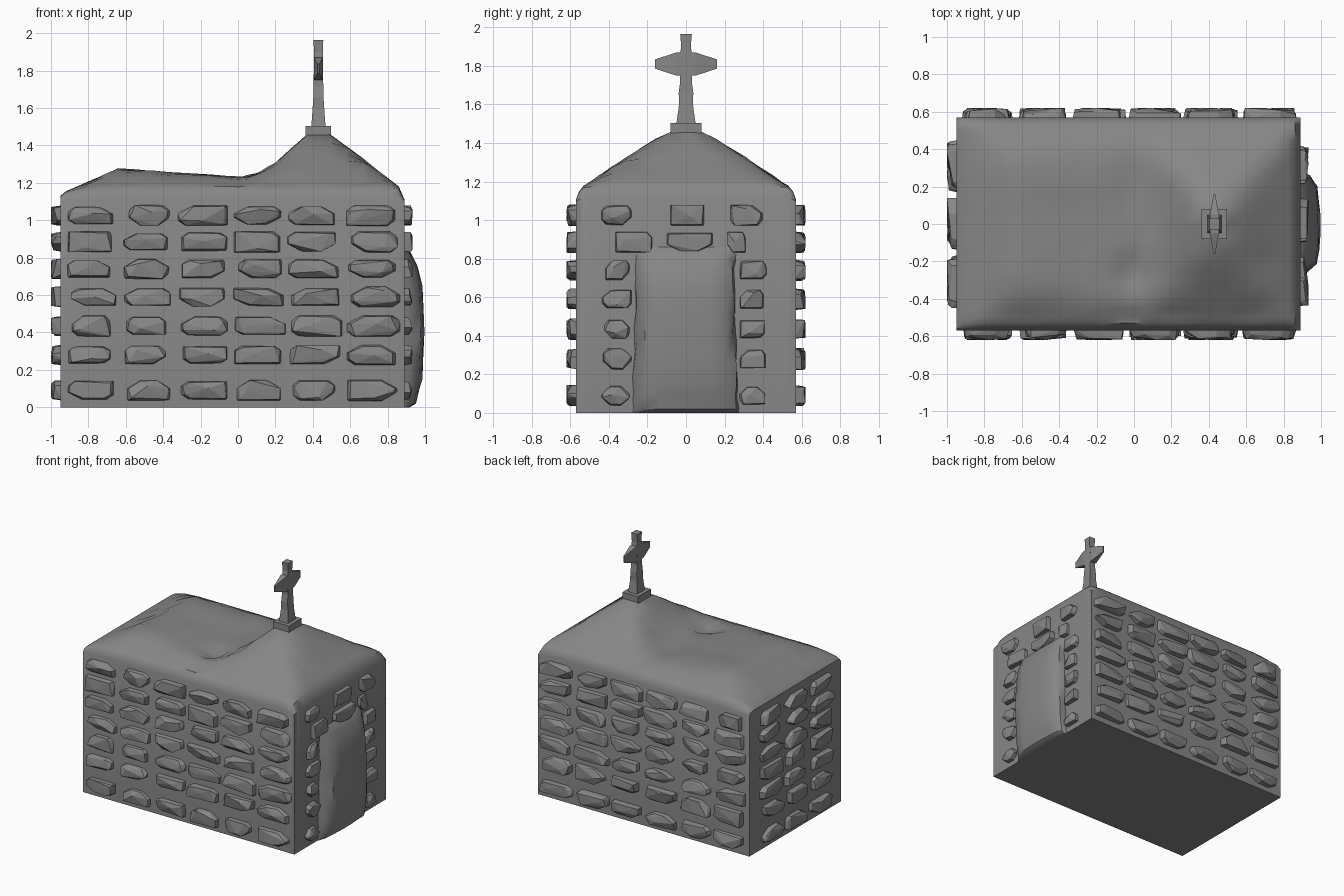
import bpy, bmesh, math, random

if "Cube" in bpy.data.objects:
    bpy.data.objects.remove(bpy.data.objects["Cube"])

random.seed(7)
STONE = bpy.data.materials.new("dark_stone")
STONE.diffuse_color = (.24, .24, .24, 1)
STONE.use_nodes = True
STONE.node_tree.nodes["Principled BSDF"].inputs["Base Color"].default_value = STONE.diffuse_color


def finish(bm, name, smooth=None):
    bmesh.ops.recalc_face_normals(bm, faces=bm.faces[:])
    me = bpy.data.meshes.new(name)
    bm.to_mesh(me)
    bm.free()
    me.materials.append(STONE)
    ob = bpy.data.objects.new(name, me)
    bpy.context.collection.objects.link(ob)
    if smooth:
        bpy.ops.object.select_all(action='DESELECT')
        ob.select_set(True)
        bpy.context.view_layer.objects.active = ob
        bpy.ops.object.shade_smooth_by_angle(angle=math.radians(smooth))
    return ob


def interp(table, t):
    for (a, fa), (b, fb) in zip(table, table[1:]):
        if t <= b:
            return fa + (fb - fa) * (t - a) / (b - a)
    return table[-1][1]


def sheet(bm, us, vs, point):
    """Grid of quads whose corners come from point(u, v)."""
    g = [[bm.verts.new(point(u, v)) for v in vs] for u in us]
    for i in range(len(us) - 1):
        for j in range(len(vs) - 1):
            bm.faces.new((g[i][j], g[i + 1][j], g[i + 1][j + 1], g[i][j + 1]))
    return g


def loft(name, rings):
    """Closed solid through rings of equal point count."""
    bm = bmesh.new()
    rv = [[bm.verts.new(p) for p in r] for r in rings]
    n = len(rv[0])
    for a, b in zip(rv, rv[1:]):
        for i in range(n):
            bm.faces.new((a[i], a[(i + 1) % n], b[(i + 1) % n], b[i]))
    bm.faces.new(rv[0])
    bm.faces.new(rv[-1])
    return finish(bm, name)


# walls and sagging roof as one body
RIDGE = [(-.95, 1.13), (-.92, 1.155), (-.64, 1.28), (-.3, 1.255), (0, 1.235),
         (.1, 1.255), (.2, 1.31), (.37, 1.475), (.49, 1.475), (.86, 1.18), (.89, 1.11)]
SLOPE = [(0, 1.49), (.08, 1.485), (.53, 1.18), (.555, 1.15), (.57, 1.11)]


def roof(x, y):
    a, b = interp(RIDGE, x), interp(SLOPE, abs(y))
    z = min(a, b) - .012 * max(0, 1 - abs(a - b) / .06)
    dent = .05 * math.exp(-((x + .01) ** 2 + (y + .26) ** 2) / .005)
    edge = abs(y) > .5 or x < -.9 or x > .8
    return (x, y, z - dent - (0 if edge else random.uniform(0, .014)))


xs = [-.95, -.92, -.85, -.78, -.71, -.64, -.55, -.45, -.35, -.25, -.15, -.07, 0, .05, .1,
      .15, .2, .28, .37, .49, .58, .67, .76, .82, .86, .89]
half = [.08, .16, .24, .31, .38, .45, .5, .53, .555, .57]
ys = [-y for y in reversed(half)] + [0] + half
bm = bmesh.new()
sheet(bm, xs, ys, roof)
rim = [e for e in bm.edges if e.is_boundary]
ext = bmesh.ops.extrude_edge_only(bm, edges=rim)["geom"]
for v in ext:
    if isinstance(v, bmesh.types.BMVert):
        v.co.z = 0
bmesh.ops.contextual_create(bm, geom=[e for e in ext if isinstance(e, bmesh.types.BMEdge)
                                      and e.is_boundary])
finish(bm, "walls_and_roof", 35)

# bulging worn door slab on the +x end
BULGE = [(0, .03), (.02, .065), (.15, .1), (.4, .11), (.65, .1), (.75, .075), (.84, .03), (.87, -.01)]
ACROSS = [(-.28, -.1), (-.265, .3), (-.22, .8), (-.1, 1), (.1, .97), (.21, .85), (.26, .5), (.275, -.1)]


def door_point(y, z):
    w = 1 - .06 * min(1, z / .6)
    d = interp(BULGE, z) * interp(ACROSS, y) - random.uniform(0, .006)
    return (.89 + d, y * w + random.uniform(-.008, .008), z)


bm = bmesh.new()
g = sheet(bm, [-.28, -.265, -.22, -.14, -.05, .05, .13, .21, .26, .275],
          [0, .02, .09, .15, .27, .4, .53, .65, .75, .8, .84, .87], door_point)
bm.faces.new([col[0] for col in g])
finish(bm, "door", 40)


# rough field stones: convex hulls of jittered blocks standing on a wall
def stone(bm, place, u0, u1, z, h, depth):
    r = random.uniform
    w = (u1 - u0) / 2
    c = (u0 + u1) / 2
    lean = r(-.5, .5)
    pts = []
    for su, sv in ((-1, -1), (1, -1), (1, 1), (-1, 1)):
        cu, cv = random.choice(((.04, .1), (.3, .5), (.6, .8)))
        for a, b in ((su * (1 - cu), sv), (su, sv * (1 - cv))):
            pts.append((c + a * w, -.01, z + b * h / 2))
            k = r(.8, 1)
            d = depth * r(.35, .95) * (1 + lean * a * .5)
            pts.append((c + a * w * k, min(d, depth), z + b * h / 2 * k))
    pts.append((c + (lean + r(-.2, .2)) * w, depth, z + r(-.7, .7) * h / 2))
    vs = [bm.verts.new(place(*p)) for p in pts]
    res = bmesh.ops.convex_hull(bm, input=vs)
    junk = {v for v in res["geom_interior"] + res["geom_unused"]
            if isinstance(v, bmesh.types.BMVert)}
    bmesh.ops.delete(bm, geom=list(junk), context='VERTS')


ROWS = [.09, .28, .435, .59, .74, .885, 1.025]
LONG = [(-.92, -.65), (-.62, -.36), (-.33, -.04), (-.03, .26), (.26, .56), (.57, .87)]
END = [(-.45, -.16), (-.14, .14), (.16, .45)]
SIDE = [(-.44, -.275), (.265, .42)]
OVER_DOOR = [[(-.4, -.15), (-.11, .14), (.2, .31)], [(-.44, -.27), (-.09, .12), (.2, .41)]]
FACES = {
    "front_stones": (lambda u, d, z: (u, -.57 - d, z), [LONG] * 7, .05),
    "back_stones": (lambda u, d, z: (u, .57 + d, z), [LONG] * 7, .05),
    "left_stones": (lambda u, d, z: (-.95 - d, u, z), [END] * 7, .05),
    "door_side_stones": (lambda u, d, z: (.89 + d, u, z), [SIDE] * 5 + OVER_DOOR, .042),
}
for name, (place, rows, depth) in FACES.items():
    bm = bmesh.new()
    for z, spans in zip(ROWS, rows):
        for u0, u1 in spans:
            trim = .14 * (u1 - u0)
            stone(bm, place, u0 + random.uniform(0, trim), u1 - random.uniform(0, trim),
                  z, random.uniform(.09, .115), depth)
    finish(bm, name)

# roof cross: plinth, waisted shaft, tapered arms
CX = .43


def rect(z, hx, hy):
    return [(CX + a * hx, b * hy, z) for a, b in ((-1, -1), (1, -1), (1, 1), (-1, 1))]


loft("cross_plinth", [rect(1.45, .068, .08), rect(1.505, .068, .08)])
loft("cross_shaft", [rect(1.5, .038, .05), rect(1.6, .031, .036), rect(1.66, .027, .038),
                     rect(1.72, .026, .03), rect(1.84, .024, .034), rect(1.9, .024, .025),
                     rect(1.965, .026, .03)])
loft("cross_arms", [[(CX + a * hx, y, 1.81 + b * hz) for a, b in ((-1, -1), (1, -1), (1, 1), (-1, 1))]
                    for y, hx, hz in ((-.16, .004, .024), (-.05, .024, .06),
                                      (.05, .024, .06), (.16, .004, .024))])
